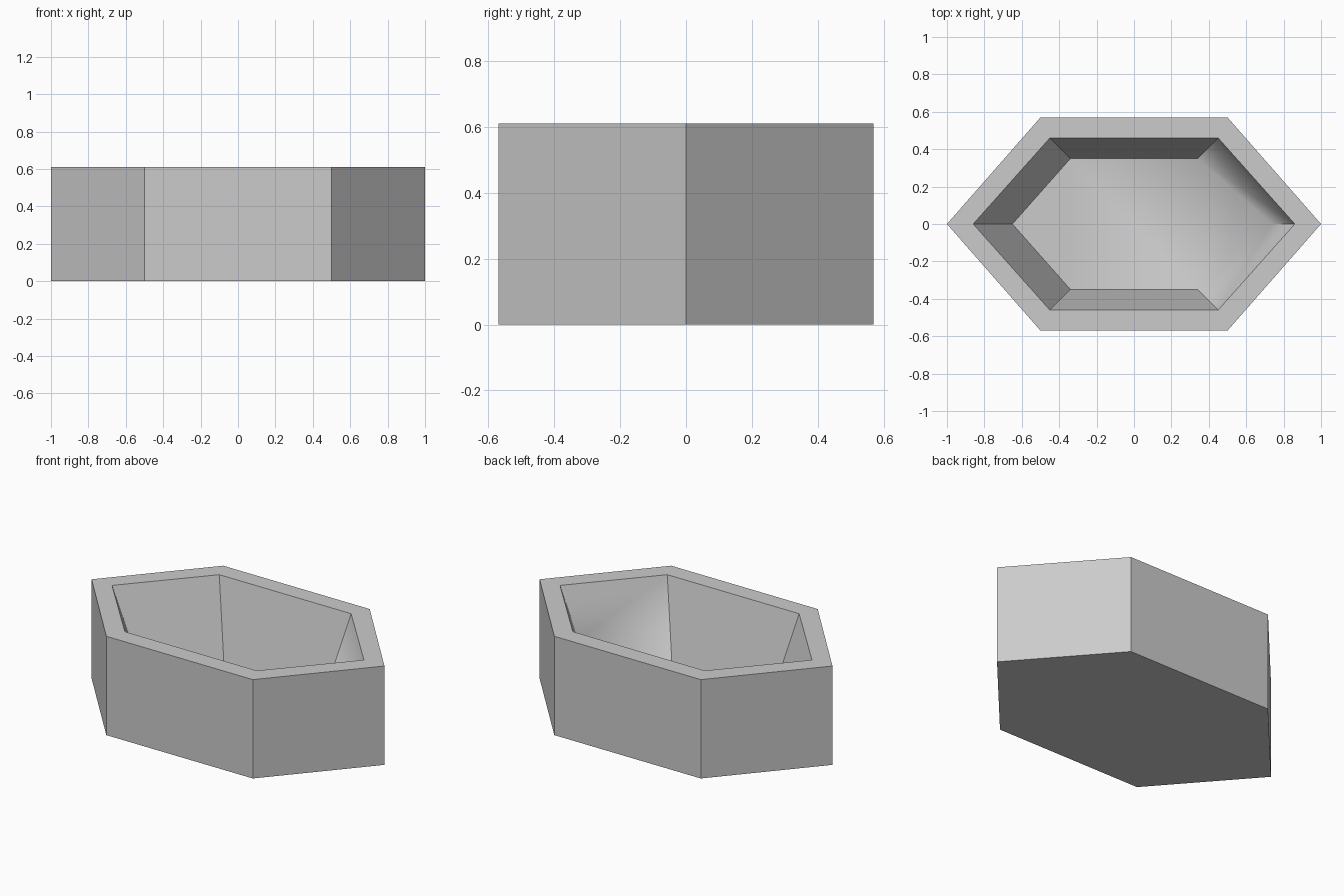
import bpy
import bmesh

cube = bpy.data.objects.get("Cube")
if cube:
    bpy.data.objects.remove(cube, do_unlink=True)

grey = bpy.data.materials.new("light_grey")
grey.use_nodes = True
colour = (0.6, 0.6, 0.6, 1)
grey.diffuse_color = colour
grey.node_tree.nodes["Principled BSDF"].inputs["Base Color"].default_value = colour

HEIGHT, FLOOR = 0.61, 0.11
bm = bmesh.new()


def hexagon(tip, flat, depth, z):
    """Ring of six corners, starting at the +x tip."""
    points = [(tip, 0), (flat, depth), (-flat, depth),
              (-tip, 0), (-flat, -depth), (flat, -depth)]
    return [bm.verts.new((x, y, z)) for x, y in points]


def bridge(a, b):
    return [bm.faces.new((a[i], a[(i + 1) % 6], b[(i + 1) % 6], b[i]))
            for i in range(6)]


# Outer walls, rim and tapered inner walls
base = hexagon(1, 0.5, 0.57, 0)
top = hexagon(1, 0.5, 0.57, HEIGHT)
lip = hexagon(0.86, 0.45, 0.46, HEIGHT)
well = hexagon(0.65, 0.34, 0.35, FLOOR)
well[0].co = (0.735, 0, 0.31)  # raised end of the floor
bm.faces.new(base[::-1])
bridge(base, top)
bridge(top, lip)
inner = bridge(lip, well)

# Flat floor with a ramp at the +x end
floor = bm.faces.new(well[1:])
ramp = bm.faces.new((well[0], well[1], well[5]))
bmesh.ops.recalc_face_normals(bm, faces=bm.faces)

# Blend the ramp into the floor and the two end walls; keep other edges crisp
soft = {floor, ramp, inner[0], inner[5]}
for face in bm.faces:
    face.smooth = True
for edge in bm.edges:
    edge.smooth = ramp in edge.link_faces and set(edge.link_faces) <= soft

mesh = bpy.data.meshes.new("hexagonal_planter")
bm.to_mesh(mesh)
bm.free()
mesh.materials.append(grey)
planter = bpy.data.objects.new("hexagonal_planter", mesh)
bpy.context.collection.objects.link(planter)
